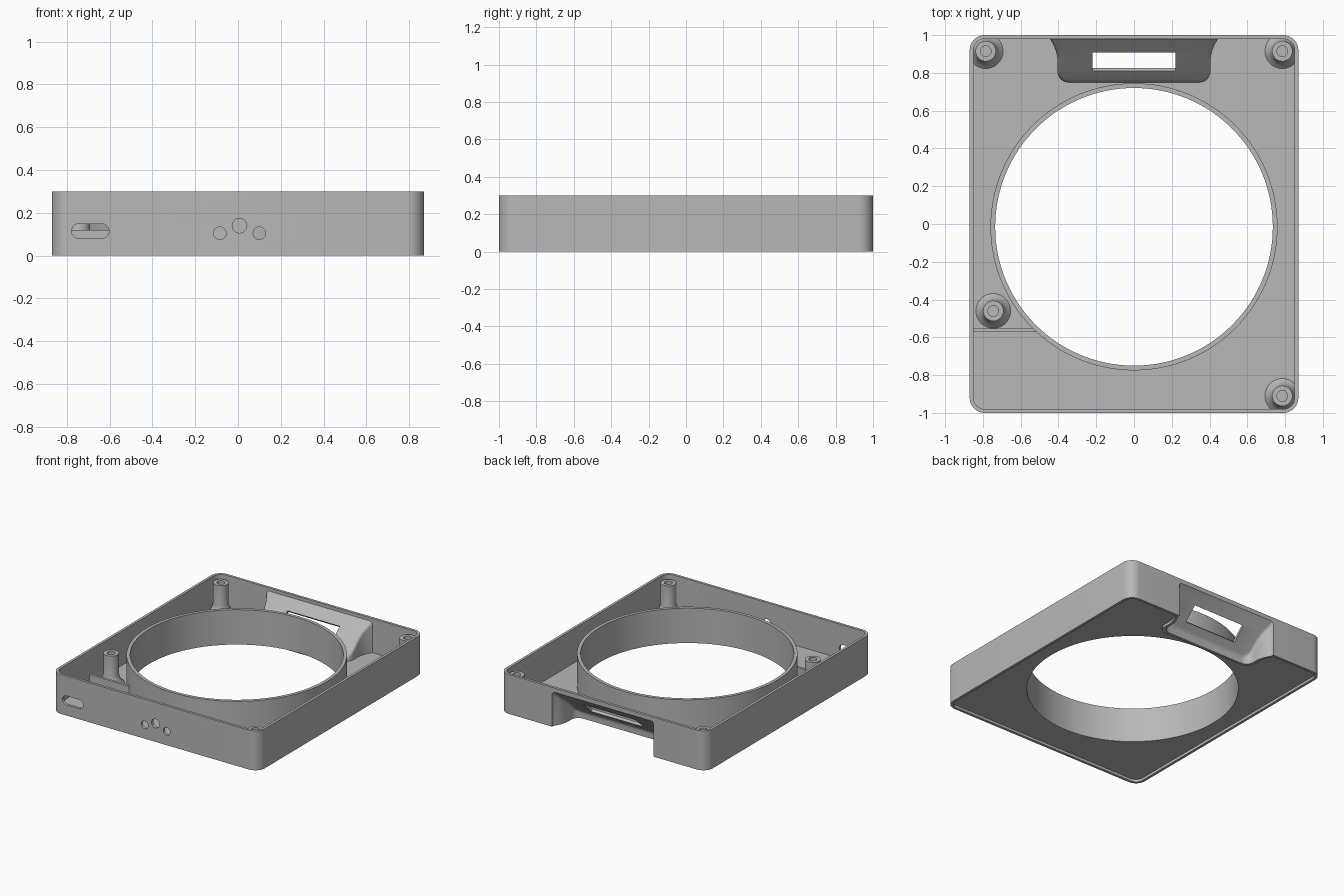
import bpy, bmesh
from math import sin, cos, pi, atan
from mathutils import Matrix, Vector

cube = bpy.data.objects.get("Cube")
if cube:
    bpy.data.objects.remove(cube)

grey = bpy.data.materials.new("plain grey")
grey.use_nodes = True
colour = (0.48, 0.48, 0.48, 1)
grey.diffuse_color = colour
grey.node_tree.nodes["Principled BSDF"].inputs["Base Color"].default_value = colour

HX, HY, H = 0.87, 1.0, 0.3
WALL, FLOOR = 0.02, 0.04
RING_Y = -0.015


def make(name, bm):
    bmesh.ops.recalc_face_normals(bm, faces=bm.faces)
    mesh = bpy.data.meshes.new(name)
    bm.to_mesh(mesh)
    bm.free()
    mesh.materials.append(grey)
    ob = bpy.data.objects.new(name, mesh)
    bpy.context.collection.objects.link(ob)
    return ob


def prism(name, outline, z0, z1, matrix=None):
    """Extrude a closed outline; z1 may be a function of y for a sloped top."""
    top = z1 if callable(z1) else lambda y: z1
    bm = bmesh.new()
    low = [bm.verts.new((x, y, z0)) for x, y in outline]
    high = [bm.verts.new((x, y, top(y))) for x, y in outline]
    bm.faces.new(low[::-1])
    bm.faces.new(high)
    n = len(low)
    for i in range(n):
        j = (i + 1) % n
        bm.faces.new((low[i], low[j], high[j], high[i]))
    if matrix:
        bm.transform(matrix)
    return make(name, bm)


def rounded(hx, hy, r, steps=10):
    pts = []
    for k, (sx, sy) in enumerate(((1, 1), (-1, 1), (-1, -1), (1, -1))):
        for i in range(steps + 1):
            a = pi / 2 * (k + i / steps)
            pts.append((sx * (hx - r) + r * cos(a), sy * (hy - r) + r * sin(a)))
    return pts


def circle(r, n=32):
    return [(r * cos(2 * pi * i / n), r * sin(2 * pi * i / n)) for i in range(n)]


def lathe(name, profile, location, n):
    """Spin a closed profile of (radius, z) around a vertical axis."""
    bm = bmesh.new()
    rings = [[bm.verts.new((r * x, r * y, z)) for x, y in circle(1, n)] if r > 0
             else [bm.verts.new((0, 0, z))] * n for r, z in profile]
    for k, a in enumerate(rings):
        b = rings[(k + 1) % len(rings)]
        for i in range(n):
            j = (i + 1) % n
            corners = list(dict.fromkeys((a[i], a[j], b[j], b[i])))
            if len(corners) > 2:
                bm.faces.new(corners)
    bm.transform(Matrix.Translation(location))
    return make(name, bm)


def combine(ob, other, operation, keep=False):
    mod = ob.modifiers.new("combine", "BOOLEAN")
    mod.operation, mod.solver, mod.object = operation, "EXACT", other
    bpy.context.view_layer.objects.active = ob
    bpy.ops.object.modifier_apply(modifier=mod.name)
    if not keep:
        bpy.data.objects.remove(other)


def smooth(ob):
    bpy.ops.object.select_all(action="DESELECT")
    ob.select_set(True)
    bpy.context.view_layer.objects.active = ob
    bpy.ops.object.shade_smooth_by_angle(angle=0.6)


# Tray: open on top, with a shallow recess under the floor
tray = prism("tray", rounded(HX, HY, 0.08), 0, H)
inner = rounded(HX - WALL, HY - WALL, 0.06)
combine(tray, prism("cavity", inner, FLOOR, H + 0.1), "DIFFERENCE")
combine(tray, prism("underside", inner, -0.1, 0.02), "DIFFERENCE")
combine(tray, prism("hole", circle(0.748, 128), -0.1, H, Matrix.Translation((0, RING_Y, 0))),
        "DIFFERENCE")


# Ramp recess in the back wall: flared plan with rounded front corners
def ramp_outline(half, front, back):
    r = 0.06
    side = []
    for i in range(9):
        a = pi / 2 * i / 8
        side.append((half - r + r * sin(a), front + r - r * cos(a)))
    for i in range(9):
        t = i / 8
        side.append((half + 0.04 * t ** 2, 0.86 + 0.12 * t))
    side.append((half + 0.045, back))
    return side + [(-x, y) for x, y in reversed(side)]


SLOPE = 0.93


def ramp(name, half, front, back, z0, height):
    ob = prism(name, ramp_outline(half, front, back), z0,
               lambda y: height + (y - 0.75) * SLOPE)
    bm = bmesh.new()
    bm.from_mesh(ob.data)
    # Soften the edge between the slope and its sides
    edges = [e for e in bm.edges
             if all(abs(v.co.z - height - (v.co.y - 0.75) * SLOPE) < 1e-4 for v in e.verts)
             and not all(v.co.y > back - 1e-4 for v in e.verts)]
    bmesh.ops.bevel(bm, geom=edges, offset=0.018, segments=4, profile=0.5, affect="EDGES")
    bm.to_mesh(ob.data)
    bm.free()
    return ob


combine(tray, ramp("ramp_shell", 0.405, 0.75, 0.99, 0, 0.062), "UNION")
combine(tray, ramp("ramp_recess", 0.385, 0.77, 1.05, -0.05, 0.034), "DIFFERENCE")

# Connector slot through the ramp
tilt = Matrix.Translation((0, 0.866, 0.157)) @ Matrix.Rotation(atan(SLOPE), 4, "X")
combine(tray, prism("slot", rounded(0.22, 0.066, 0.004, 2), -0.06, 0.06, tilt), "DIFFERENCE")


# Front wall openings
def front_cut(outline, x, z):
    place = Matrix.Translation((x, -HY, z)) @ Matrix.Rotation(pi / 2, 4, "X")
    combine(tray, prism("opening", outline, -0.05, 0.05, place), "DIFFERENCE")


front_cut(rounded(0.087, 0.034, 0.0335), -0.69, 0.115)
for x, z, r in ((-0.085, 0.105, 0.029), (0.007, 0.14, 0.034), (0.1, 0.105, 0.029)):
    front_cut(circle(r), x, z)
smooth(tray)

# Tall ring around the central opening
ring = lathe("opening_ring", [(0.735, 0.02), (0.76, 0.02), (0.76, 0.285), (0.735, 0.285)],
             (0, RING_Y, 0), 128)
smooth(ring)

# Screw bosses with flared feet, trimmed to the walls
limit = prism("boss_limit", rounded(HX - 0.012, HY - 0.012, 0.068), 0.03, H)
boss_profile = [(0, 0.03), (0.092, 0.03), (0.092, 0.045), (0.074, 0.062), (0.061, 0.085),
                (0.054, 0.115), (0.054, 0.27), (0.028, 0.27), (0.028, 0.12), (0, 0.12)]
for name, x, y in (("back_right_boss", -0.785, 0.915), ("back_left_boss", 0.785, 0.915),
                   ("front_left_boss", 0.785, -0.91), ("front_right_boss", -0.745, -0.46)):
    boss = lathe(name, boss_profile, (x, y, 0), 40)
    combine(boss, limit, "INTERSECT", keep=True)
    smooth(boss)
bpy.data.objects.remove(limit)

# Low rib between the right wall and the ring
rib = prism("partition_rib", [(-0.86, -0.572), (-0.51, -0.572), (-0.53, -0.552), (-0.86, -0.552)],
            0.03, 0.12)
